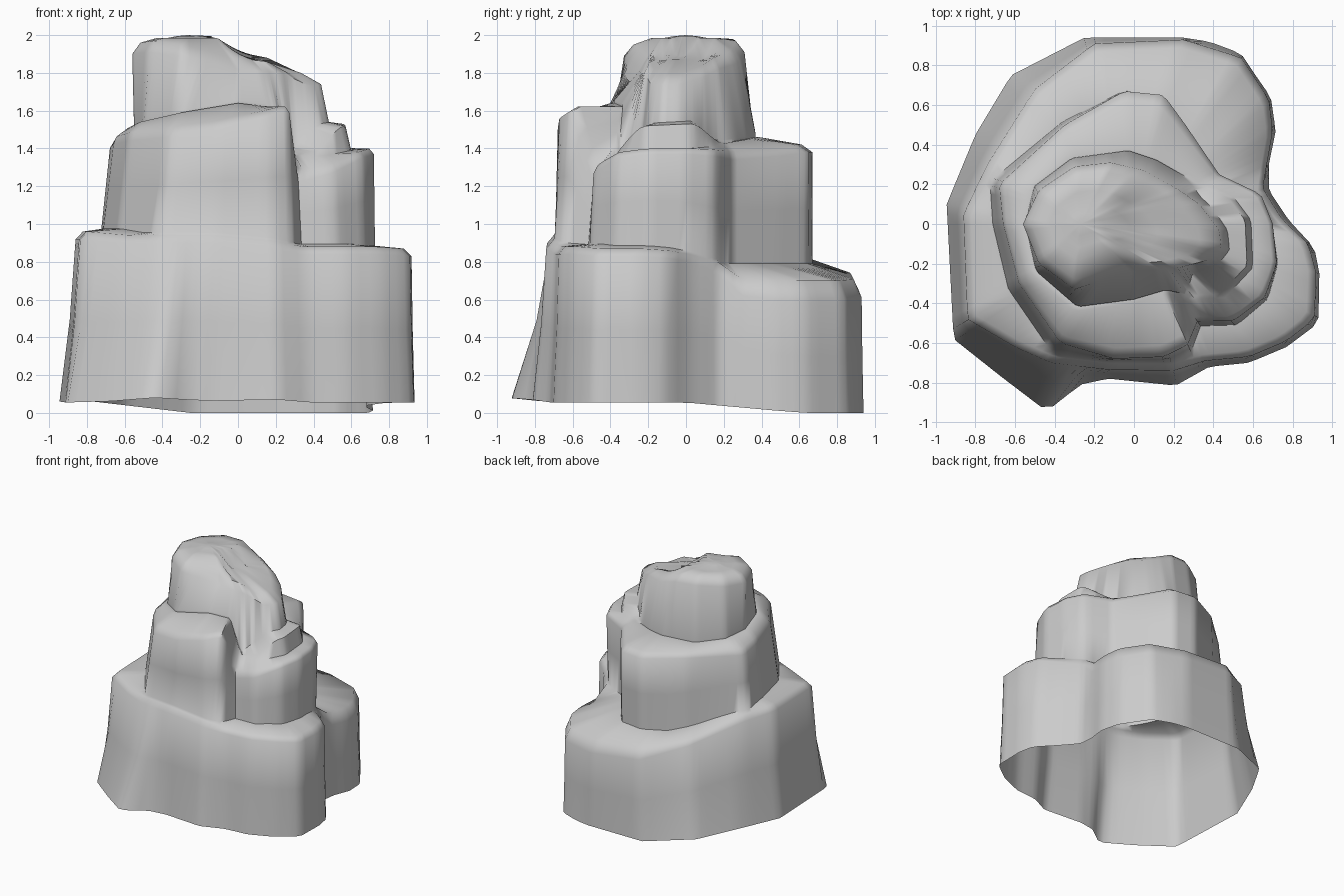
import bpy
import bmesh
import math
from mathutils import Vector

SAMPLES = 120

cube = bpy.data.objects.get("Cube")
if cube:
    bpy.data.objects.remove(cube, do_unlink=True)

stone = bpy.data.materials.new("grey stone")
stone.use_nodes = True
stone_colour = (0.6, 0.6, 0.6, 1)
stone.diffuse_color = stone_colour
stone.node_tree.nodes["Principled BSDF"].inputs["Base Color"].default_value = stone_colour


def cross(a, b):
    return a.x * b.y - a.y * b.x


def ramp(value, start, end):
    """Rise smoothly from zero to one between start and end."""
    t = min(1, max(0, (value - start) / (end - start)))
    return t * t * (3 - 2 * t)


def sample(outline):
    """Resample a closed outline at even angles around the z axis."""
    points = [Vector(p) for p in outline]
    ring = []
    for i in range(SAMPLES):
        angle = math.tau * i / SAMPLES + 0.001
        ray = Vector((math.cos(angle), math.sin(angle), 0))
        hits = []
        for a, b in zip(points, points[1:] + points[:1]):
            side_a, side_b = cross(ray, a), cross(ray, b)
            if side_a * side_b <= 0 and side_a != side_b:
                hit = a.lerp(b, side_a / (side_a - side_b))
                if hit.dot(ray) > 0:
                    hits.append(hit)
        ring.append(max(hits, key=lambda hit: hit.xy.length))
    return ring


def scaled(ring, factor, height, centre=(0, 0)):
    """Shrink a ring towards a centre and set each height by a rule."""
    middle_point = Vector(centre)
    out = []
    for p in ring:
        xy = middle_point.lerp(p.xy, factor)
        out.append(Vector((xy.x, xy.y, height(Vector((xy.x, xy.y, p.z))))))
    return out


def blend(ring_a, ring_b, amount, rise=0):
    """Ring part of the way between two rings, lifted by the rise."""
    return [a.lerp(b, amount) + Vector((0, 0, rise)) for a, b in zip(ring_a, ring_b)]


def skin(name, rings, tip, sharp_angle):
    """Join equal rings from the bottom up and close the last one at a tip."""
    bm = bmesh.new()
    loops = [[bm.verts.new(p) for p in ring] for ring in rings]
    for low, high in zip(loops, loops[1:]):
        for i in range(SAMPLES):
            j = (i + 1) % SAMPLES
            bm.faces.new((low[i], low[j], high[j], high[i]))
    top = bm.verts.new(tip)
    for i in range(SAMPLES):
        bm.faces.new((loops[-1][i], loops[-1][(i + 1) % SAMPLES], top))
    mesh = bpy.data.meshes.new(name)
    bm.to_mesh(mesh)
    bm.free()
    mesh.materials.append(stone)
    obj = bpy.data.objects.new(name, mesh)
    bpy.context.collection.objects.link(obj)
    bpy.ops.object.select_all(action="DESELECT")
    obj.select_set(True)
    bpy.context.view_layer.objects.active = obj
    bpy.ops.object.shade_smooth_by_angle(angle=math.radians(sharp_angle))


# Ground outline, with an uneven lower edge that dips at the back
ground_plan = [
    (.68, .17), (.68, .3), (.715, .47), (.69, .64), (.62, .74), (.54, .86),
    (.38, .92), (.25, .94), (-.25, .94), (-.62, .75), (-.8, .45), (-.945, .1),
    (-.91, -.58), (-.67, -.77), (-.44, -.945), (-.27, -.81), (-.13, -.78),
    (.21, -.815), (.38, -.72), (.58, -.7), (.77, -.62), (.93, -.5),
    (.935, -.25), (.91, -.12), (.78, .02)]


def ground_height(x, y):
    back_dip = max(0, y) * (.09 - .2 * max(0, -.25 - x))
    return max(0, .055 - back_dip) + .025 * ramp(-y, .7, .9)


ground = sample([(x, y, ground_height(x, y)) for x, y in ground_plan])

# Lower tier shoulder, falling towards the back
lower = sample([
    (.65, .18, .74), (.67, .3, .62), (.7, .47, .6), (.68, .63, .6),
    (.54, .84, .6), (.25, .93, .61), (-.2, .91, .66), (-.5, .68, .77),
    (-.74, .3, .89), (-.86, .05, .92), (-.84, -.48, .92), (-.6, -.62, .9),
    (-.42, -.7, .9), (-.13, -.735, .9), (.2, -.74, .87), (.36, -.69, .84),
    (.58, -.67, .84), (.77, -.59, .84), (.91, -.48, .83), (.92, -.25, .83),
    (.88, -.1, .82), (.75, .02, .8)])

# The corner flare at ground level eases back quickly
belly = []
for base, high in zip(ground, lower):
    xy = base.xy.lerp(high.xy, .62)
    belly.append(Vector((xy.x, xy.y, (base.z + high.z) / 2)))

# Middle tier shoulder, with the tall buttress at the front
middle = sample([
    (.7, 0, 1.37), (.64, .15, 1.36), (.43, .25, 1.34), (.26, .5, 1.36),
    (.15, .65, 1.38), (-.05, .67, 1.38), (-.35, .5, 1.4), (-.68, .2, 1.4),
    (-.66, 0, 1.42), (-.58, -.3, 1.44), (-.37, -.6, 1.46), (-.1, -.68, 1.5),
    (.15, -.67, 1.56), (.27, -.61, 1.6), (.32, -.49, 1.22), (.5, -.49, 1.27),
    (.66, -.37, 1.35), (.72, -.2, 1.37)])

# Foot and top of the summit block, reaching out to the side step
summit_foot = sample([
    (.59, .02, 1.4), (.5, .14, 1.41), (.33, .22, 1.43), (.12, .34, 1.45),
    (-.03, .39, 1.46), (-.33, .35, 1.46), (-.53, .2, 1.49), (-.58, 0, 1.51),
    (-.52, -.25, 1.54), (-.3, -.44, 1.59), (0, -.4, 1.64), (.17, -.35, 1.62),
    (.3, -.38, 1.36), (.46, -.37, 1.36), (.6, -.22, 1.39)])
summit_top = sample([
    (.43, -.03, 1.74), (.33, .1, 1.78), (.23, .17, 1.82), (.05, .27, 1.85),
    (-.12, .31, 1.91), (-.3, .29, 1.92), (-.48, .17, 1.91), (-.56, 0, 1.9),
    (-.48, -.2, 1.91), (-.3, -.33, 1.89), (-.15, -.28, 1.86),
    (0, -.24, 1.82), (.23, -.22, 1.8), (.38, -.18, 1.73), (.44, -.12, 1.74)])

# Ledge and wall foot follow the tiers beside them, so the skin is continuous
ledge = scaled(lower, .955, lambda p: p.z + .04 + .3 * max(0, .8 - p.z))
foot = []
for low, high in zip(ledge, middle):
    flare = 1.04 - .06 * (high.x + high.y)
    spread = min(flare, low.xy.length / high.xy.length * .985)
    foot.append(Vector((high.x * spread, high.y * spread, max(low.z + .015, .79))))

# Rounded rim of the middle tier
rim = blend(middle, summit_foot, .2, .025)


def shelf_height(p):
    """Only the +x side of the summit foot rises into a short shelf."""
    return p.z + .13 * ramp(p.x, .25, .45) * ramp(.32 - abs(p.y + .1), 0, .2)


shelf = scaled(summit_foot, .95, shelf_height)
neck = []
for outer, high in zip(shelf, summit_top):
    pull = .85 * ramp(outer.x, .2, .45)
    neck.append(Vector((*outer.xy.lerp(high.xy * 1.06, pull), outer.z + .015)))

# Rounded summit on the -x side, with a lower plateau on the +x side
peak = (-.27, 0)


def summit_height(p):
    return 1.87 + .115 * ramp(-p.x, -.02, .12)


crown = scaled(summit_top, .85, lambda p: min(1.98, p.z + .06), peak)
plateau = scaled(summit_top, .55, summit_height, peak)
brow = scaled(summit_top, .36, summit_height, peak)
dome = scaled(summit_top, .18, lambda p: 1.995, peak)

skin("rock_body",
     [ground, belly, lower, ledge, foot, blend(foot, middle, .5), middle, rim,
      summit_foot, shelf, neck, summit_top, crown, plateau, brow, dome],
     (*peak, 2), 60)
